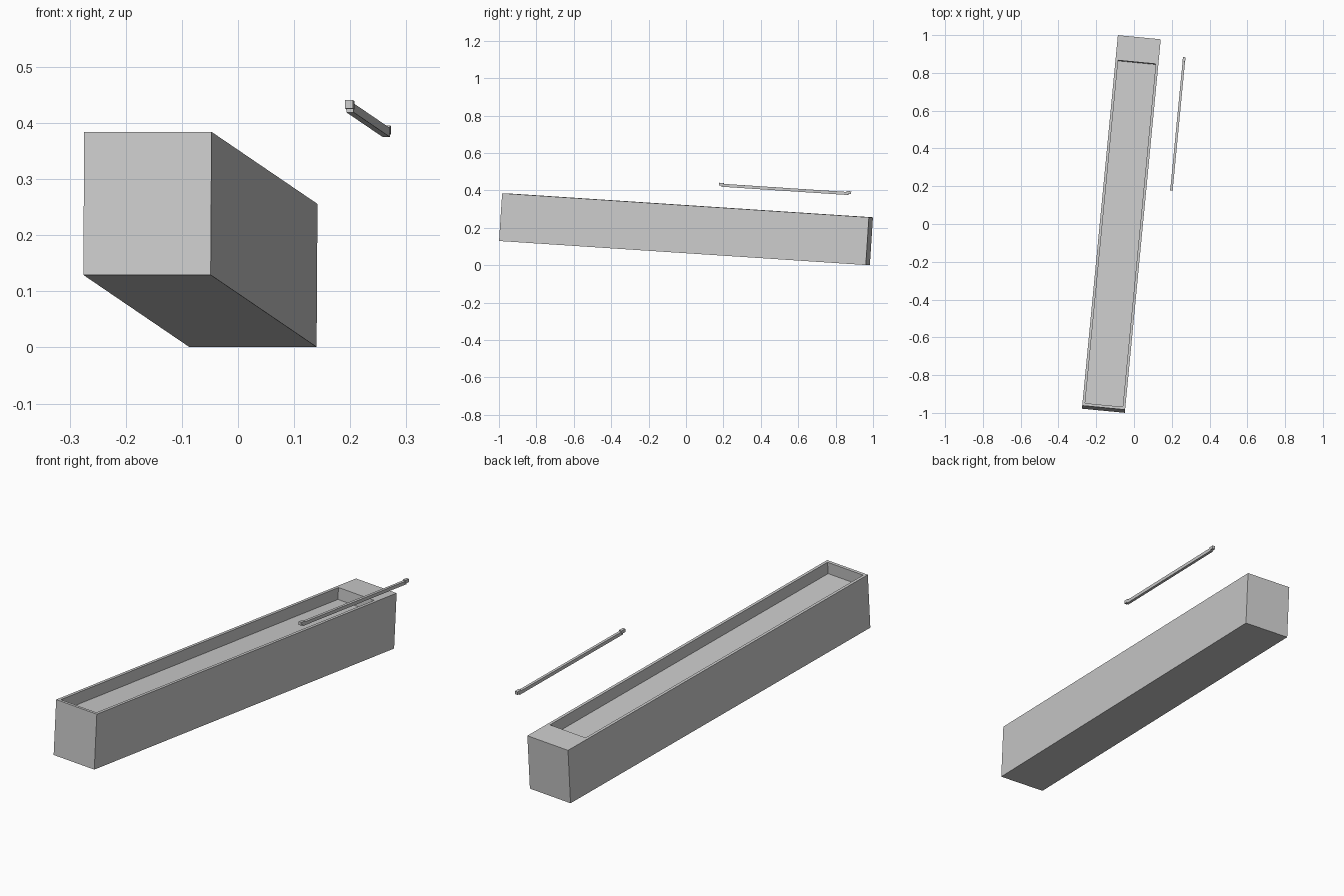
import bpy
import bmesh
from math import radians
from mathutils import Matrix, Vector

cube = bpy.data.objects.get("Cube")
if cube:
    bpy.data.objects.remove(cube, do_unlink=True)

# One plain grey for everything
grey = bpy.data.materials.new("plain_grey")
grey.use_nodes = True
colour = (0.6, 0.6, 0.6, 1)
grey.diffuse_color = colour
grey.node_tree.nodes["Principled BSDF"].inputs["Base Color"].default_value = colour

# Both parts share the same slight yaw and forward pitch
TILT = Matrix.Rotation(radians(-5.5), 4, 'Z') @ Matrix.Rotation(radians(-3.73), 4, 'X')


def add_box(bm, size, centre=(0, 0, 0)):
    return bmesh.ops.create_cube(
        bm, size=1, matrix=Matrix.Translation(centre) @ Matrix.Diagonal((*size, 1)))


def finish(bm, name, location):
    bmesh.ops.recalc_face_normals(bm, faces=bm.faces)
    mesh = bpy.data.meshes.new(name)
    bm.to_mesh(mesh)
    bm.free()
    mesh.materials.append(grey)
    obj = bpy.data.objects.new(name, mesh)
    obj.matrix_world = Matrix.Translation(location) @ TILT
    bpy.context.collection.objects.link(obj)
    return obj


# Long trough: thin rim, thick back end, shallow recess
RIM, BACK_LEDGE, DEPTH = 0.02, 0.138, 0.055
bm = bmesh.new()
add_box(bm, (0.228, 1.974, 0.2555))
top = max(bm.faces, key=lambda f: f.calc_center_median().z)
bmesh.ops.inset_region(bm, faces=[top], thickness=RIM)
for v in top.verts:
    if v.co.y > 0:
        v.co.y -= BACK_LEDGE - RIM
floor = bmesh.ops.extrude_discrete_faces(bm, faces=[top])["faces"][0]
bmesh.ops.translate(bm, verts=floor.verts, vec=Vector((0, 0, -DEPTH)))
finish(bm, "trough", (-0.067, 0, 0.1925))

# Slim bar with a raised block at each end
BAR_AT = (0.232, 0.53, 0.41)
bm = bmesh.new()
add_box(bm, (0.013, 0.68, 0.016), (0, 0, -0.005))
finish(bm, "bar", BAR_AT)

for side, name in ((-1, "bar_front_block"), (1, "bar_back_block")):
    bm = bmesh.new()
    add_box(bm, (0.014, 0.024, 0.015), (0, side * 0.343, 0))
    finish(bm, name, BAR_AT)
